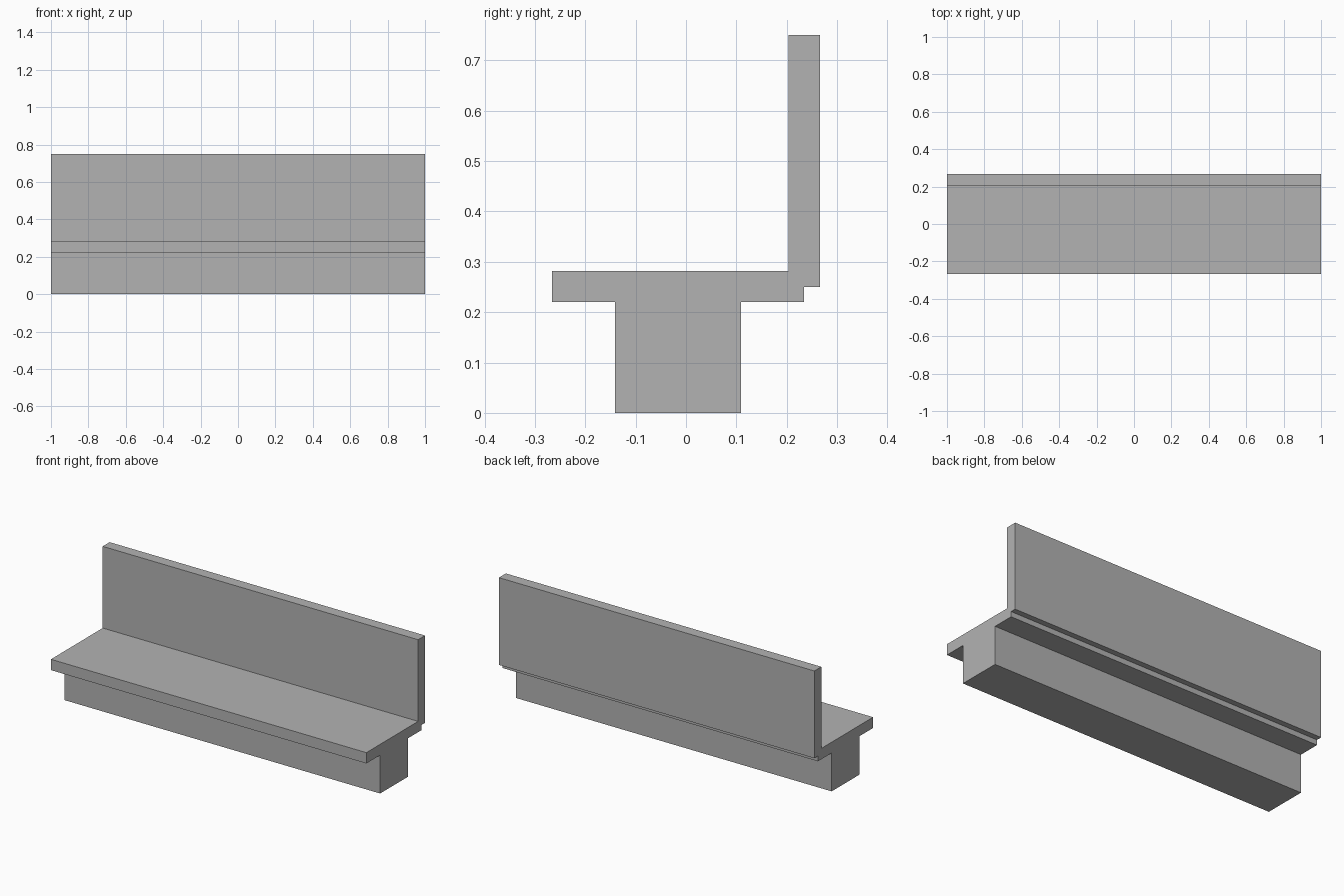
import bpy
import bmesh

cube = bpy.data.objects.get("Cube")
if cube:
    bpy.data.objects.remove(cube, do_unlink=True)

grey = bpy.data.materials.new("plain_grey")
grey.use_nodes = True
colour = (0.45, 0.45, 0.45, 1)
grey.diffuse_color = colour
grey.node_tree.nodes["Principled BSDF"].inputs["Base Color"].default_value = colour

HALF_LENGTH = 1.0


def extrude_along_x(name, profile):
    """Sweep a (y, z) outline along the full length of the bench."""
    bm = bmesh.new()
    face = bm.faces.new([bm.verts.new((-HALF_LENGTH, y, z)) for y, z in profile])
    swept = bmesh.ops.extrude_face_region(bm, geom=[face])["geom"]
    verts = [v for v in swept if isinstance(v, bmesh.types.BMVert)]
    bmesh.ops.translate(bm, verts=verts, vec=(2 * HALF_LENGTH, 0, 0))
    bmesh.ops.recalc_face_normals(bm, faces=bm.faces)
    mesh = bpy.data.meshes.new(name)
    bm.to_mesh(mesh)
    bm.free()
    mesh.materials.append(grey)
    obj = bpy.data.objects.new(name, mesh)
    bpy.context.collection.objects.link(obj)
    return obj


def rectangle(y0, y1, z0, z1):
    return [(y0, z0), (y1, z0), (y1, z1), (y0, z1)]


FRONT, REAR = -0.266, 0.266
BACK_FRONT = 0.203      # front face of the backrest
LAP = 0.234             # rear edge of the seat under the backrest
SEAT_LOW, LAP_Z, SEAT_TOP = 0.22, 0.25, 0.282

# Plinth under the seat
extrude_along_x("base", rectangle(-0.141, 0.109, 0, SEAT_LOW))

# Seat slab, rebated at the rear to carry the backrest
extrude_along_x("seat", [
    (FRONT, SEAT_LOW), (LAP, SEAT_LOW), (LAP, LAP_Z),
    (BACK_FRONT, LAP_Z), (BACK_FRONT, SEAT_TOP), (FRONT, SEAT_TOP),
])

# Upright backrest
extrude_along_x("backrest", rectangle(BACK_FRONT, REAR, LAP_Z, 0.75))
